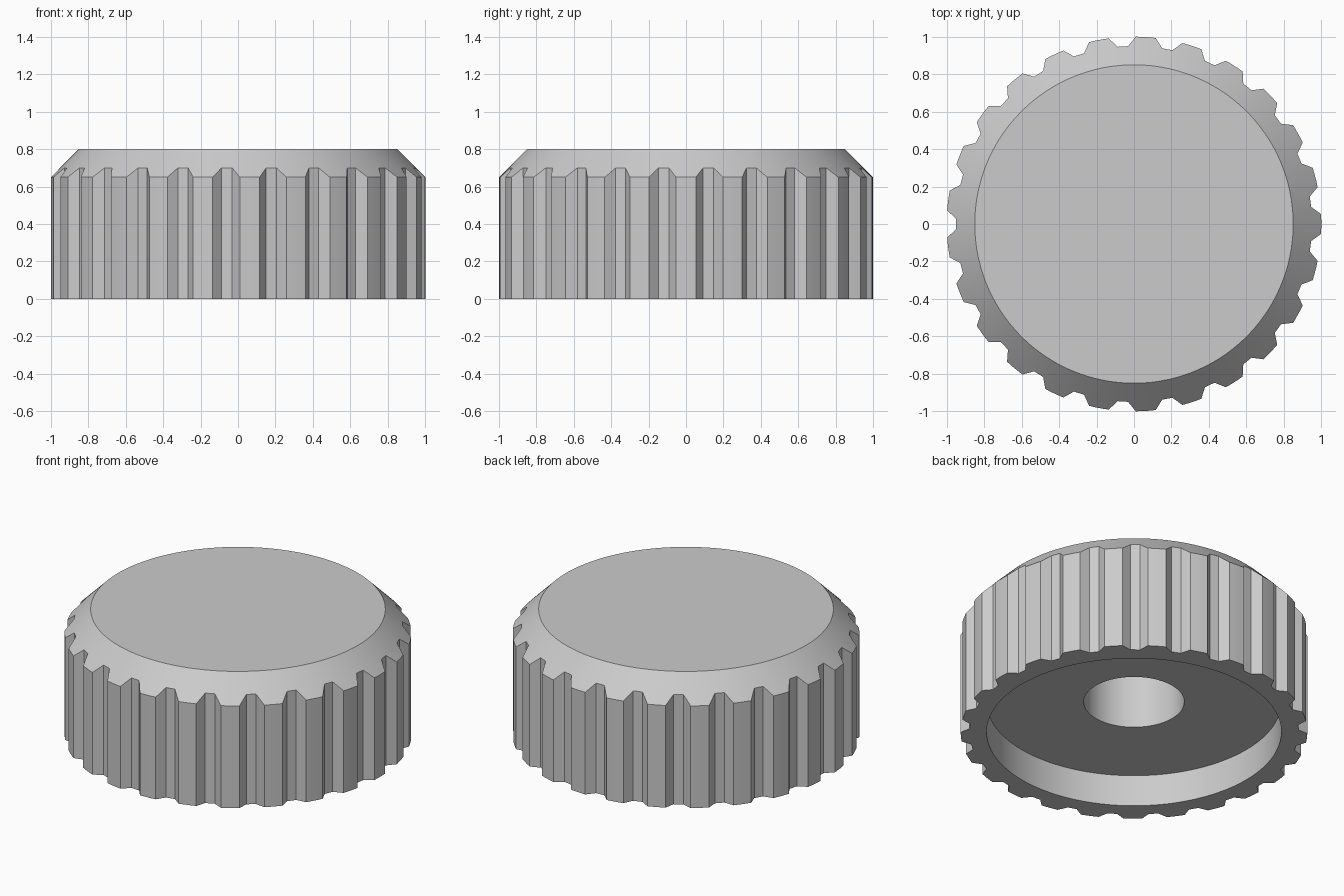
import bpy
import bmesh
from math import radians, cos, sin

default = bpy.data.objects.get("Cube")
if default:
    bpy.data.objects.remove(default, do_unlink=True)

TEETH = 25
PITCH = 360 / TEETH
OUTER, ROOT = 1.0, 0.95
# One tooth and groove: (degrees from tooth centre, radius)
TOOTH = [(-3.05, OUTER), (-1, OUTER), (1, OUTER), (3.05, OUTER),
         (PITCH / 2 - 1.7, ROOT), (PITCH / 2 + 1.7, ROOT)]

outline = [(radians(i * PITCH + a), r) for i in range(TEETH) for a, r in TOOTH]


def add_ring(bm, radius_of, height_of):
    """Ring of vertices following the toothed outline's angles."""
    return [bm.verts.new((radius_of(r) * cos(a), radius_of(r) * sin(a), height_of(r)))
            for a, r in outline]


def round_ring(bm, radius, z):
    return add_ring(bm, lambda r: radius, lambda r: z)


def bridge(bm, lower, upper):
    n = len(lower)
    for i in range(n):
        j = (i + 1) % n
        bm.faces.new((lower[i], lower[j], upper[j], upper[i]))


bm = bmesh.new()
rings = [
    round_ring(bm, 0.29, 0.6),                              # blind hole end
    round_ring(bm, 0.29, 0.2),                              # hole mouth
    round_ring(bm, 0.85, 0.2),                              # recess floor
    round_ring(bm, 0.85, 0.0),                              # recess rim
    add_ring(bm, lambda r: r, lambda r: 0.0),               # toothed base
    add_ring(bm, lambda r: r, lambda r: 0.65 + OUTER - r),  # foot of bevel
    round_ring(bm, 0.85, 0.8),                              # top edge
]
for lower, upper in zip(rings, rings[1:]):
    bridge(bm, lower, upper)
bm.faces.new(rings[0])
bm.faces.new(rings[-1])
bmesh.ops.recalc_face_normals(bm, faces=bm.faces)

mesh = bpy.data.meshes.new("knurled_knob")
bm.to_mesh(mesh)
bm.free()
knob = bpy.data.objects.new("knurled_knob", mesh)
bpy.context.collection.objects.link(knob)

# Plain grey plastic
grey = bpy.data.materials.new("light_grey")
grey.use_nodes = True
colour = (0.6, 0.6, 0.6, 1)
grey.diffuse_color = colour
grey.node_tree.nodes["Principled BSDF"].inputs["Base Color"].default_value = colour
mesh.materials.append(grey)

bpy.ops.object.select_all(action="DESELECT")
knob.select_set(True)
bpy.context.view_layer.objects.active = knob
bpy.ops.object.shade_smooth_by_angle(angle=radians(25))
